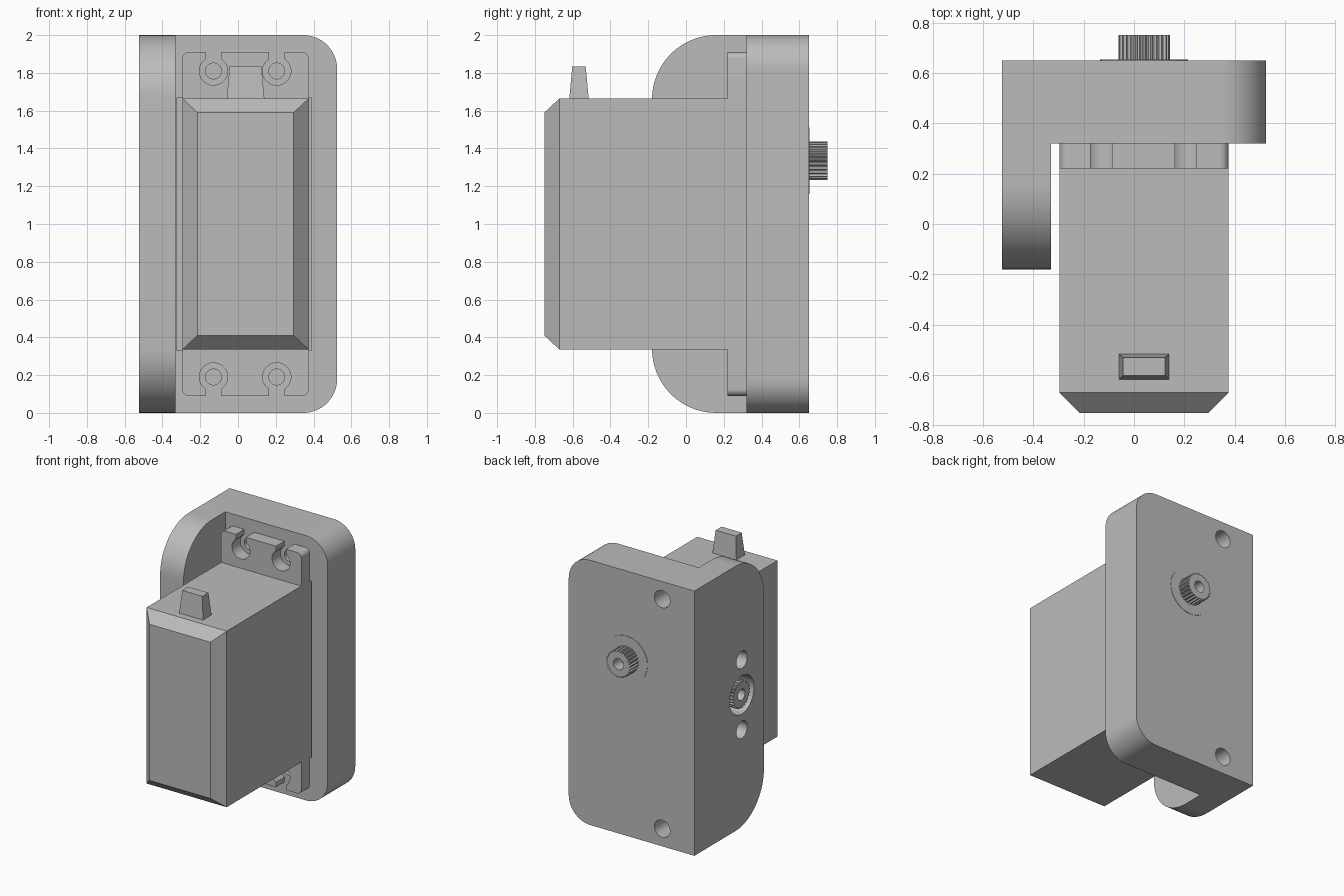
import bpy, bmesh, math
from mathutils import Matrix, Vector

if "Cube" in bpy.data.objects:
    bpy.data.objects.remove(bpy.data.objects["Cube"], do_unlink=True)

GREY = (0.5, 0.5, 0.5, 1)
grey = bpy.data.materials.new("grey plastic")
grey.use_nodes = True
grey.diffuse_color = GREY
grey.node_tree.nodes["Principled BSDF"].inputs["Base Color"].default_value = GREY


def finish(bm, name):
    bmesh.ops.recalc_face_normals(bm, faces=bm.faces)
    mesh = bpy.data.meshes.new(name)
    bm.to_mesh(mesh)
    bm.free()
    mesh.materials.append(grey)
    obj = bpy.data.objects.new(name, mesh)
    bpy.context.collection.objects.link(obj)
    return obj


def prism(points, axis, length, name):
    """Extrude a closed outline of 3D points along an axis."""
    bm = bmesh.new()
    face = bm.faces.new([bm.verts.new(p) for p in points])
    out = bmesh.ops.extrude_face_region(bm, geom=[face])
    moved = [v for v in out["geom"] if isinstance(v, bmesh.types.BMVert)]
    bmesh.ops.translate(bm, verts=moved, vec=Vector(axis) * length)
    return finish(bm, name)


def box(name, x, y, z):
    pts = [(x[0], y[0], z[0]), (x[1], y[0], z[0]), (x[1], y[1], z[0]), (x[0], y[1], z[0])]
    return prism(pts, (0, 0, 1), z[1] - z[0], name)


def rod(name, axis, start, end, u, z, radius, teeth=0):
    """Round or splined rod along x or y; u is the other level coordinate."""
    n = teeth * 4 if teeth else 40
    pts = []
    for i in range(n):
        r = radius * 0.9 if teeth and i % 4 > 1 else radius
        a = 2 * math.pi * i / n
        h, v = u + r * math.cos(a), z + r * math.sin(a)
        pts.append((h, start, v) if axis == "y" else (start, h, v))
    return prism(pts, (0, 1, 0) if axis == "y" else (1, 0, 0), end - start, name)


def round_edges(obj, radius, rule, segments=16):
    bm = bmesh.new()
    bm.from_mesh(obj.data)
    edges = [e for e in bm.edges if rule(e.verts[0].co, e.verts[1].co)]
    bmesh.ops.bevel(bm, geom=edges, offset=radius, segments=segments,
                    profile=0.5, affect="EDGES")
    bm.to_mesh(obj.data)
    bm.free()


def cut(obj, cutters):
    for c in cutters:
        mod = obj.modifiers.new("cut", "BOOLEAN")
        mod.operation, mod.solver, mod.object = "DIFFERENCE", "EXACT", c
        bpy.context.view_layer.objects.active = obj
        bpy.ops.object.modifier_apply(modifier=mod.name)
        bpy.data.objects.remove(c, do_unlink=True)


def taper(obj, axis, level, insets):
    """Pull the vertices at one end inward toward the part's middle."""
    vs = obj.data.vertices
    mid = sum((v.co for v in vs), Vector()) / len(vs)
    for v in vs:
        if abs(v.co[axis] - level) < 0.001:
            for k in range(3):
                v.co[k] -= math.copysign(insets[k], v.co[k] - mid[k])


# L-shaped bracket: back plate and side arm, with rounded corners
outline = [(-0.525, -0.18, 0), (-0.33, -0.18, 0), (-0.33, 0.32, 0),
           (0.525, 0.32, 0), (0.525, 0.65, 0), (-0.525, 0.65, 0)]
bracket = prism(outline, (0, 0, 1), 2, "bracket")
round_edges(bracket, 0.18, lambda a, b: min(a.x, b.x) > 0.5 and abs(a.y - b.y) > 0.1)
round_edges(bracket, 0.34, lambda a, b: max(a.y, b.y) < -0.17 and abs(a.x - b.x) > 0.1)

# Pocket, screw holes and side socket in the bracket
screws = [(x, z) for x in (-0.13, 0.205) for z in (0.19, 1.81)]
cutters = [box("pocket", (-0.325, 0.39), (0.3, 0.6), (0.333, 1.667))]
cutters += [rod("pilot", "y", 0.3, 0.5, x, z, 0.042) for x, z in screws]
cutters += [rod("back_hole", "y", 0.45, 0.7, -0.256, z, 0.065) for z in (0.133, 1.867)]
cutters += [rod("side_hole", "x", -0.6, -0.3, 0.084, z, 0.065) for z in (0.736, 1.264)]
cutters.append(rod("socket", "x", -0.6, -0.4, 0.084, 1, 0.145))
cut(bracket, cutters)

# Motor housing with a chamfered front
housing = box("motor_housing", (-0.295, 0.375), (-0.67, 0.6), (0.335, 1.665))
bm = bmesh.new()
bm.from_mesh(housing.data)
front = min(bm.faces, key=lambda f: f.calc_center_median().y)
new = bmesh.ops.extrude_face_region(bm, geom=[front])["geom"]
bmesh.ops.delete(bm, geom=[front], context="FACES")
bmesh.ops.translate(bm, verts=[v for v in new if isinstance(v, bmesh.types.BMVert)],
                    vec=(0, -0.08, 0))
bmesh.ops.recalc_face_normals(bm, faces=bm.faces)
bm.to_mesh(housing.data)
bm.free()
taper(housing, 1, -0.75, (0.08, 0, 0.075))

# Slotted mounting ears above and below the housing
ears = []
for name, z, tip in (("lower_ear", (0.09, 0.335), 0.09), ("upper_ear", (1.665, 1.91), 1.91)):
    ear = box(name, (-0.295, 0.375), (0.22, 0.32), z)
    round_edges(ear, 0.035, lambda a, b: abs(a.y - b.y) > 0.05 and abs(a.z - tip) < 0.01, 6)
    hole_z = 0.19 if tip < 1 else 1.81
    slot_z = (0, hole_z) if tip < 1 else (hole_z, 2)
    cutters = []
    for x in (-0.13, 0.205):
        cutters.append(rod("ear_hole", "y", 0.1, 0.4, x, hole_z, 0.075))
        cutters.append(box("ear_slot", (x - 0.042, x + 0.042), (0.1, 0.4), slot_z))
    cut(ear, cutters)
    ears.append(ear)

# Cable guide on top
guide = box("cable_guide", (-0.06, 0.14), (-0.618, -0.515), (1.66, 1.835))
taper(guide, 2, 1.835, (0.016, 0.016, 0))

# Output collar and splined shafts
collar = rod("output_collar", "y", 0.64, 0.653, 0.04, 1.335, 0.175)
shaft = rod("output_shaft", "y", 0.64, 0.75, 0.04, 1.335, 0.102, 25)
cut(shaft, [rod("bore", "y", 0.66, 0.8, 0.04, 1.335, 0.042)])
side_shaft = rod("side_shaft", "x", -0.522, -0.39, 0.084, 1, 0.102, 25)
cut(side_shaft, [rod("bore", "x", -0.6, -0.41, 0.084, 1, 0.042)])

# Smooth the curves and keep the edges sharp
bpy.ops.object.select_all(action="DESELECT")
for obj in [bracket, collar] + ears:
    obj.select_set(True)
bpy.context.view_layer.objects.active = bracket
bpy.ops.object.shade_smooth_by_angle(angle=math.radians(30))
